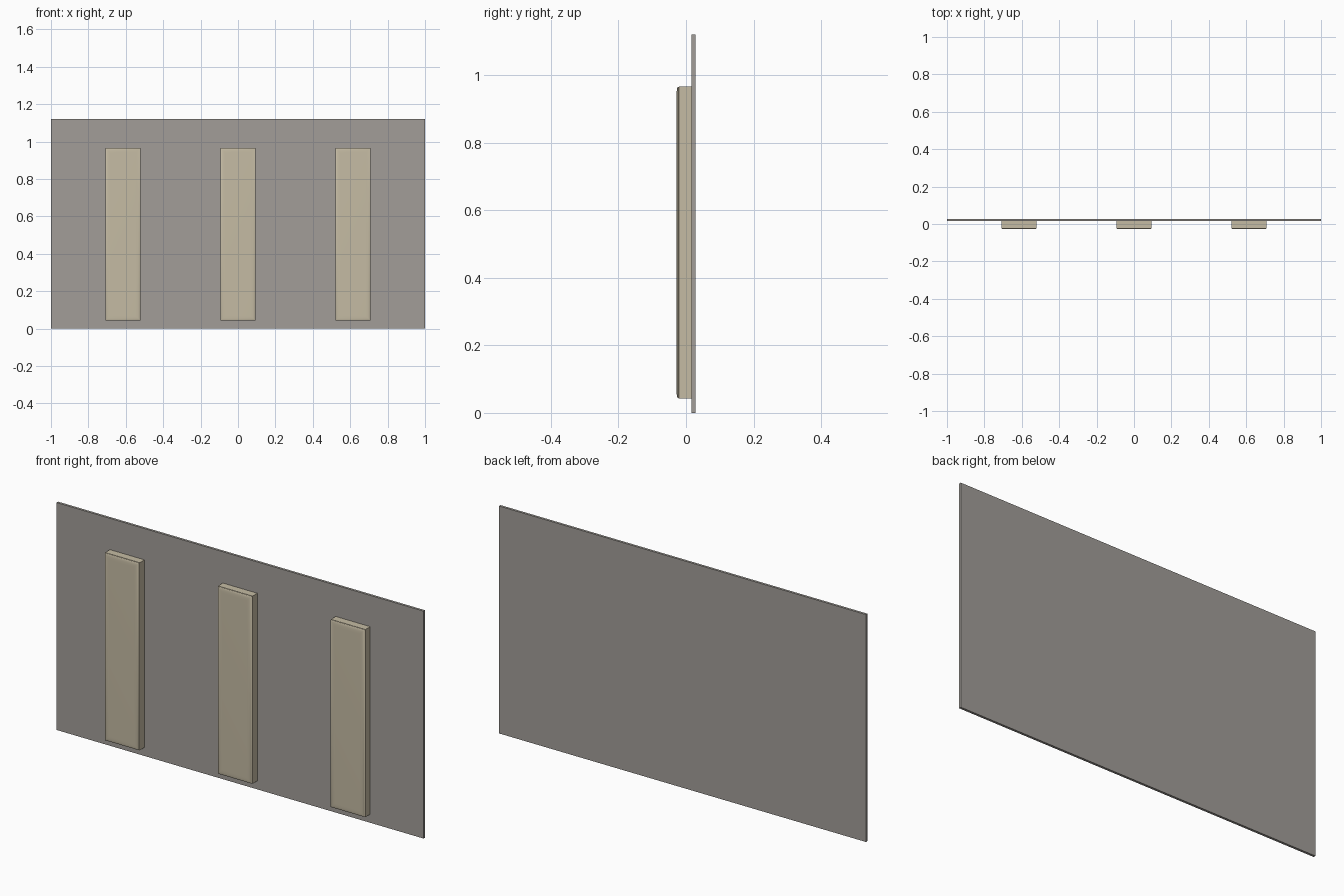
import bpy, bmesh

if "Cube" in bpy.data.objects:
    bpy.data.objects.remove(bpy.data.objects["Cube"])


def material(name, rgb):
    m = bpy.data.materials.new(name)
    m.diffuse_color = (*rgb, 1)
    m.use_nodes = True
    m.node_tree.nodes["Principled BSDF"].inputs["Base Color"].default_value = m.diffuse_color
    return m


grey = material("warm grey", (0.36, 0.34, 0.315))
beige = material("beige fabric", (0.56, 0.50, 0.37))


def loft(name, x, z, w, h, rings, mat, smooth=False):
    """Stack rectangles, given as (inset, y), from back to front and cap both ends."""
    bm = bmesh.new()
    loops = []
    for inset, y in rings:
        a, b = w / 2 - inset, h / 2 - inset
        loops.append([bm.verts.new((x + sx * a, y, z + sz * b))
                      for sx, sz in ((-1, -1), (1, -1), (1, 1), (-1, 1))])
    for lo, hi in zip(loops, loops[1:]):
        for i in range(4):
            j = (i + 1) % 4
            bm.faces.new((lo[i], lo[j], hi[j], hi[i]))
    bm.faces.new(loops[0])
    bm.faces.new(loops[-1])
    bmesh.ops.recalc_face_normals(bm, faces=bm.faces)
    me = bpy.data.meshes.new(name)
    bm.to_mesh(me)
    bm.free()
    me.materials.append(mat)
    ob = bpy.data.objects.new(name, me)
    bpy.context.collection.objects.link(ob)
    if smooth:
        bpy.ops.object.select_all(action='DESELECT')
        ob.select_set(True)
        bpy.context.view_layer.objects.active = ob
        bpy.ops.object.shade_smooth_by_angle(angle=0.6)
    return ob


# Thin backing panel
loft("back_panel", 0, 0.56, 2.0, 1.12, [(0, 0.028), (0, 0.016)], grey)

# Three upright padded strips: a flat base and a soft rounded cushion
for label, x in (("left", -0.615), ("middle", 0), ("right", 0.615)):
    loft(label + "_strip_base", x, 0.504, 0.188, 0.924,
         [(0, 0.016), (0, -0.021)], beige)
    loft(label + "_strip_cushion", x, 0.504, 0.188, 0.924,
         [(0.004, -0.020), (0.001, -0.0222), (0.001, -0.0240),
          (0.004, -0.0258), (0.009, -0.0270), (0.016, -0.0277),
          (0.026, -0.0280)], beige, True)
